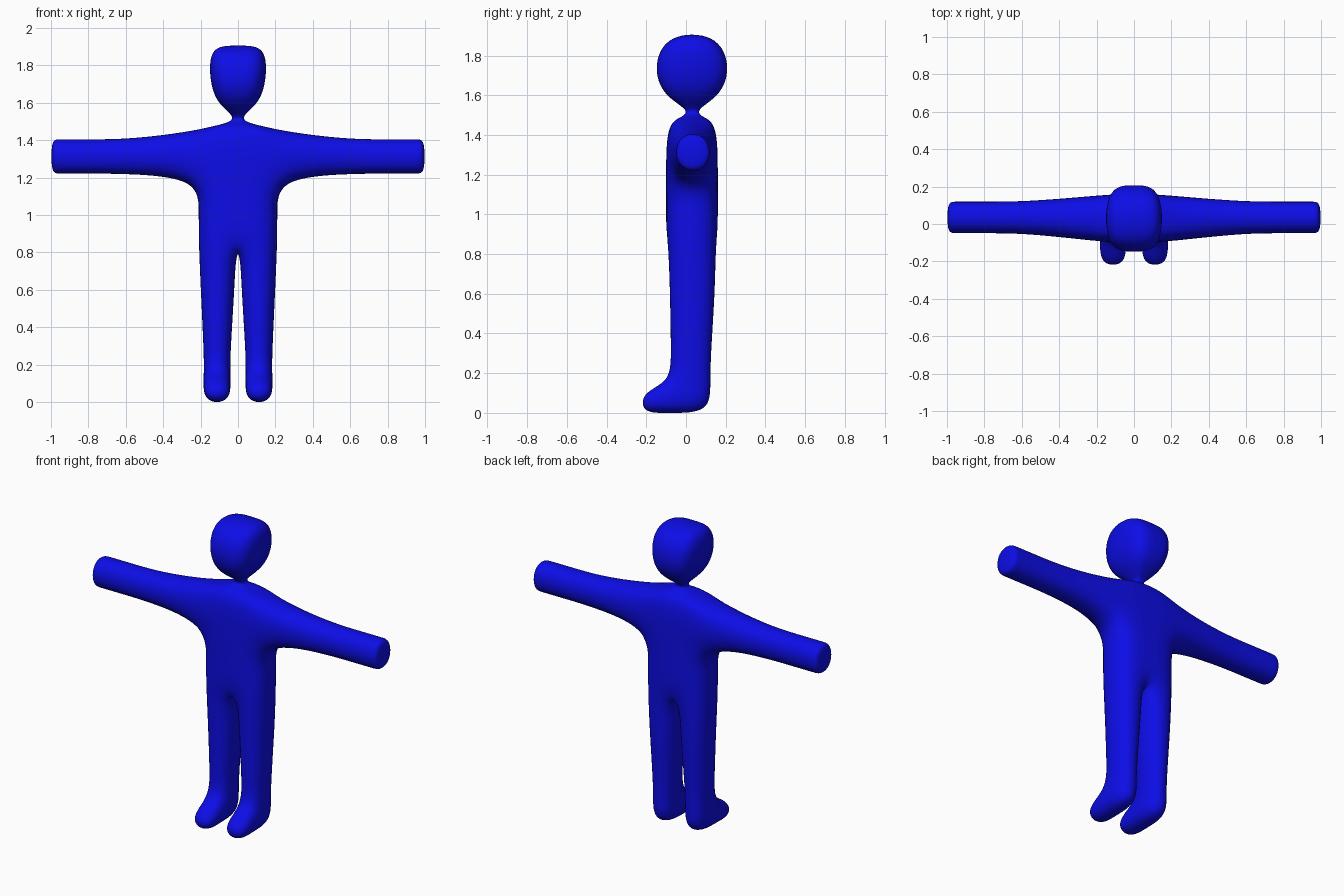
import bpy, bmesh

if "Cube" in bpy.data.objects:
    bpy.data.objects.remove(bpy.data.objects["Cube"])

bm = bmesh.new()


def bridge(a, b, skip=()):
    """Join two four-point rings; skip lists the sides left open."""
    for i in range(4):
        if i not in skip:
            j = (i + 1) % 4
            bm.faces.new((a[i], a[j], b[j], b[i]))


def level(z, x0, x1, yc, d):
    """Ring at one height: front inner, front outer, back outer, back inner."""
    return [bm.verts.new(p) for p in ((x0, yc - d, z), (x1, yc - d, z),
                                      (x1, yc + d, z), (x0, yc + d, z))]


FRONT, OUTER, BACK, INNER = range(4)

# Control cage of the right half, from sole to crown: z, x0, x1, y centre, half depth
column = [level(*r) for r in (
    (-0.007, 0.035, 0.190, 0.020, 0.112),   # sole
    (0.160, 0.037, 0.187, 0.022, 0.109),    # ankle
    (0.300, 0.032, 0.191, 0.025, 0.109),    # shin
    (0.620, 0.010, 0.208, 0.033, 0.124),    # thigh
    (0.860, 0.000, 0.219, 0.030, 0.130),    # crotch
    (1.010, 0.000, 0.219, 0.030, 0.130),    # waist
    (1.183, 0.000, 0.219, 0.030, 0.130),    # armpit
    (1.460, 0.000, 0.219, 0.030, 0.130),    # shoulder
    (1.490, 0.000, 0.050, 0.032, 0.050),    # neck base
    (1.525, 0.000, 0.012, 0.032, 0.012),    # neck
    (1.600, 0.000, 0.126, 0.030, 0.150),    # jaw
    (1.750, 0.000, 0.163, 0.030, 0.196),    # temples
    (1.912, 0.000, 0.150, 0.030, 0.125),    # crown
)]
CROTCH, ARMPIT = 4, 6
for i in range(len(column) - 1):
    skip = set()
    if i >= CROTCH:
        skip.add(INNER)          # mirror plane
    if i == ARMPIT:
        skip.add(OUTER)          # arm opening
    if i == 0:
        skip.add(FRONT)          # foot opening
    bridge(column[i], column[i + 1], skip)
bm.faces.new(column[0])
bm.faces.new(column[-1])

# Arm pulled out of the side of the chest
lo, hi = column[ARMPIT], column[ARMPIT + 1]
ring = [lo[1], lo[2], hi[2], hi[1]]
for x in (0.58, 0.80, 0.96, 1.001):
    new = [bm.verts.new((x, 0.035 + sy * 0.092, 1.3125 + sz * 0.100))
           for sy, sz in ((-1, -1), (1, -1), (1, 1), (-1, 1))]
    bridge(ring, new)
    ring = new
bm.faces.new(ring)

# Foot pulled out of the front of the ankle
lo, hi = column[0], column[1]
ring = [lo[0], lo[1], hi[1], hi[0]]
toe = [bm.verts.new((x, -0.229, z)) for x, z in
       ((0.037, -0.006), (0.187, -0.006), (0.187, 0.105), (0.037, 0.105))]
bridge(ring, toe)
bm.faces.new(toe)

bmesh.ops.recalc_face_normals(bm, faces=bm.faces)
mesh = bpy.data.meshes.new("body")
bm.to_mesh(mesh)
bm.free()
mesh.polygons.foreach_set("use_smooth", [True] * len(mesh.polygons))

blue = bpy.data.materials.new("blue")
blue.diffuse_color = (0.004, 0.004, 0.8, 1.0)
blue.use_nodes = True
blue.node_tree.nodes["Principled BSDF"].inputs["Base Color"].default_value = blue.diffuse_color
mesh.materials.append(blue)

body = bpy.data.objects.new("body", mesh)
bpy.context.collection.objects.link(body)

# Mirror to the full figure, then round it off
mirror = body.modifiers.new("mirror", 'MIRROR')
mirror.use_clip = True
mirror.merge_threshold = 0.001
smooth = body.modifiers.new("smooth", 'SUBSURF')
smooth.levels = smooth.render_levels = 3
